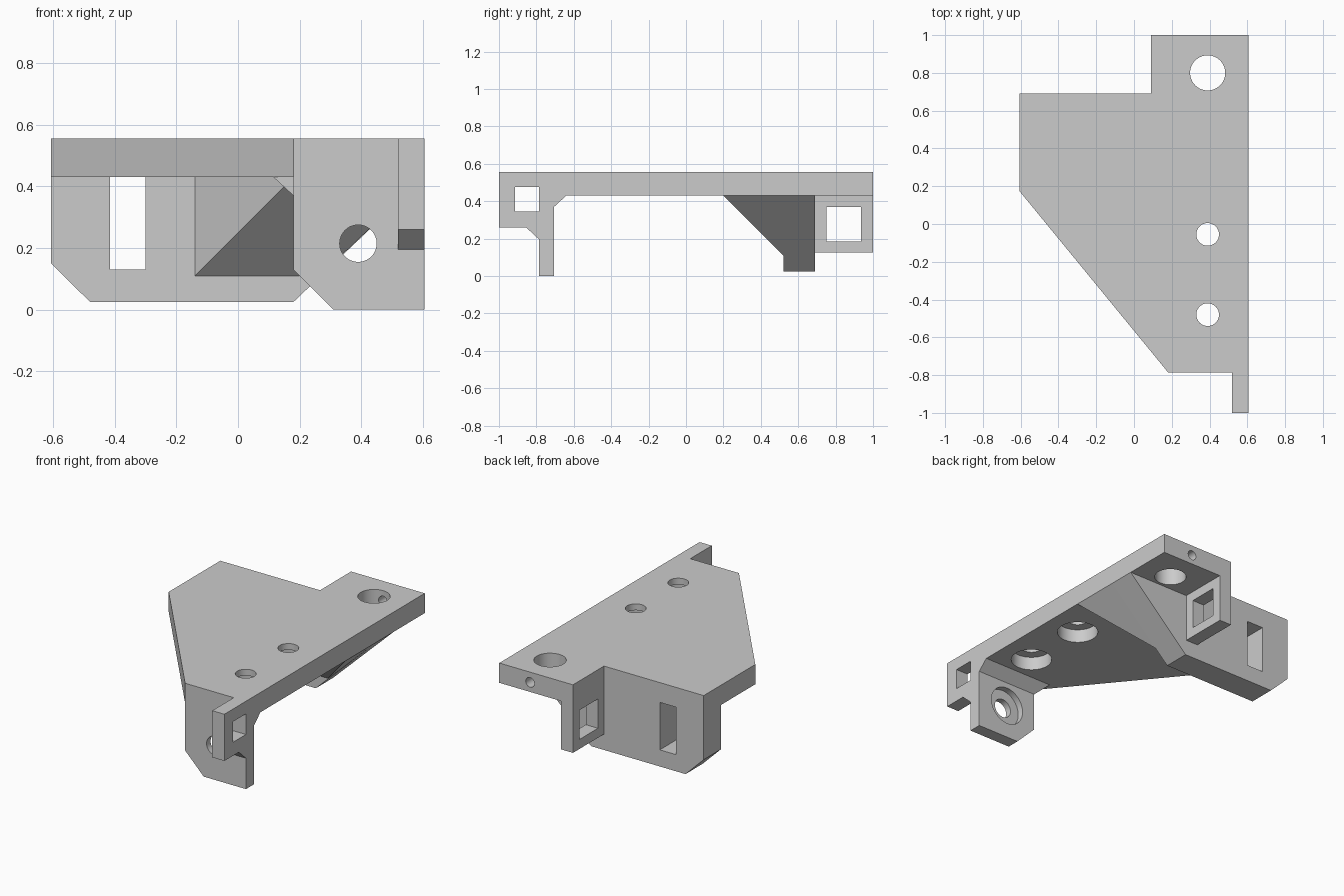
import bpy, bmesh
from mathutils import Matrix, Vector

cube = bpy.data.objects.get("Cube")
if cube:
    bpy.data.objects.remove(cube, do_unlink=True)

grey = bpy.data.materials.new("light_grey")
grey.use_nodes = True
grey.diffuse_color = (0.6, 0.6, 0.6, 1)
grey.node_tree.nodes["Principled BSDF"].inputs["Base Color"].default_value = (0.6, 0.6, 0.6, 1)


def make(name, bm):
    bmesh.ops.recalc_face_normals(bm, faces=bm.faces)
    mesh = bpy.data.meshes.new(name)
    bm.to_mesh(mesh)
    bm.free()
    mesh.materials.append(grey)
    obj = bpy.data.objects.new(name, mesh)
    bpy.context.collection.objects.link(obj)
    return obj


def prism(name, outline, axis, lo, hi):
    """Extrude a 2D outline along an axis: yz along x, xz along y, xy along z."""
    def place(a, b, d):
        return {"x": (d, a, b), "y": (a, d, b), "z": (a, b, d)}[axis]
    bm = bmesh.new()
    face = bm.faces.new([bm.verts.new(place(a, b, lo)) for a, b in outline])
    moved = bmesh.ops.extrude_face_region(bm, geom=[face])["geom"]
    shift = Vector(place(0, 0, hi - lo))
    bmesh.ops.translate(bm, vec=shift, verts=[v for v in moved if isinstance(v, bmesh.types.BMVert)])
    return make(name, bm)


def hull(name, points):
    bm = bmesh.new()
    for p in points:
        bm.verts.new(p)
    bmesh.ops.convex_hull(bm, input=bm.verts)
    return make(name, bm)


def rect(a0, a1, b0, b1):
    return [(a0, b0), (a1, b0), (a1, b1), (a0, b1)]


def drill(name, centre, radius, depth, axis):
    bm = bmesh.new()
    bmesh.ops.create_cone(bm, cap_ends=True, segments=48, radius1=radius, radius2=radius, depth=depth)
    turn = Matrix.Rotation(1.5707963, 4, "X") if axis == "y" else Matrix.Identity(4)
    bmesh.ops.transform(bm, matrix=Matrix.Translation(centre) @ turn, verts=bm.verts)
    return make(name, bm)


def combine(body, tool, operation):
    mod = body.modifiers.new("join", "BOOLEAN")
    mod.operation, mod.solver, mod.object = operation, "EXACT", tool
    bpy.ops.object.select_all(action="DESELECT")
    bpy.context.view_layer.objects.active = body
    body.select_set(True)
    bpy.ops.object.modifier_apply(modifier=mod.name)
    bpy.data.objects.remove(tool, do_unlink=True)


TOP, UNDER = 0.555, 0.43
LEFT, RIGHT = -0.607, 0.605

# Main plate
body = prism("mounting_bracket", [
    (LEFT, 0.175), (0.18, -0.785), (0.52, -0.785), (0.52, -1), (RIGHT, -1),
    (RIGHT, 1), (0.09, 1), (0.09, 0.69), (LEFT, 0.69)], "z", UNDER, TOP)

solids = [
    # Front flange with a clipped corner
    prism("front_flange", [(0.18, TOP), (0.18, 0.13), (0.31, 0), (RIGHT, 0), (RIGHT, TOP)],
          "y", -0.785, -0.705),
    # Fillet behind the front flange
    hull("front_fillet", [(0.18, -0.705, 0.37), (RIGHT, -0.705, 0.37), (0.115, -0.705, UNDER),
                          (0.115, -0.64, UNDER), (RIGHT, -0.64, UNDER), (RIGHT, -0.705, UNDER)]),
    # Front arm
    prism("front_arm", [(-1, TOP), (-1, 0.26), (-0.855, 0.26), (-0.785, 0.195), (-0.785, TOP)],
          "x", 0.52, RIGHT),
    # Rear flange
    prism("rear_flange", [(LEFT, TOP), (LEFT, 0.15), (-0.48, 0.025), (0.18, 0.025),
                          (RIGHT, UNDER), (RIGHT, TOP)], "y", 0.52, 0.69),
    # Sloped gusset under the plate
    hull("gusset", [(RIGHT, 0.2, UNDER), (0.18, 0.2, UNDER), (-0.14, 0.52, UNDER),
                    (-0.14, 0.52, 0.11), (0.265, 0.52, 0.11), (RIGHT, 0.52, UNDER)]),
    # Rear tab
    prism("rear_tab", rect(0.69, 1, 0.125, TOP), "x", 0.09, 0.175),
]
for part in solids:
    combine(body, part, "UNION")

cutters = [
    # Square windows and tall slot
    prism("arm_window", rect(-0.915, -0.785, 0.345, 0.475), "x", 0.45, 0.7),
    prism("tab_window", rect(0.75, 0.935, 0.185, 0.37), "x", 0.03, 0.25),
    prism("rear_slot", rect(-0.415, -0.3, 0.13, UNDER), "y", 0.45, 0.8),
    # Large rear hole and small pin hole
    drill("rear_hole", (0.39, 0.8, 0.5), 0.093, 0.4, "z"),
    drill("pin_hole", (0.39, 0.95, 0.49), 0.03, 0.2, "y"),
    # Flange hole with recess
    drill("flange_hole", (0.39, -0.75, 0.215), 0.06, 0.3, "y"),
    drill("flange_recess", (0.39, -0.695, 0.215), 0.12, 0.1, "y"),
]
# Counterbored plate holes
for y in (-0.055, -0.48):
    cutters.append(drill("plate_hole", (0.39, y, 0.5), 0.06, 0.3, "z"))
    cutters.append(drill("plate_recess", (0.39, y, 0.465), 0.12, 0.1, "z"))
for cutter in cutters:
    combine(body, cutter, "DIFFERENCE")

bpy.ops.object.shade_smooth_by_angle(angle=0.52)
